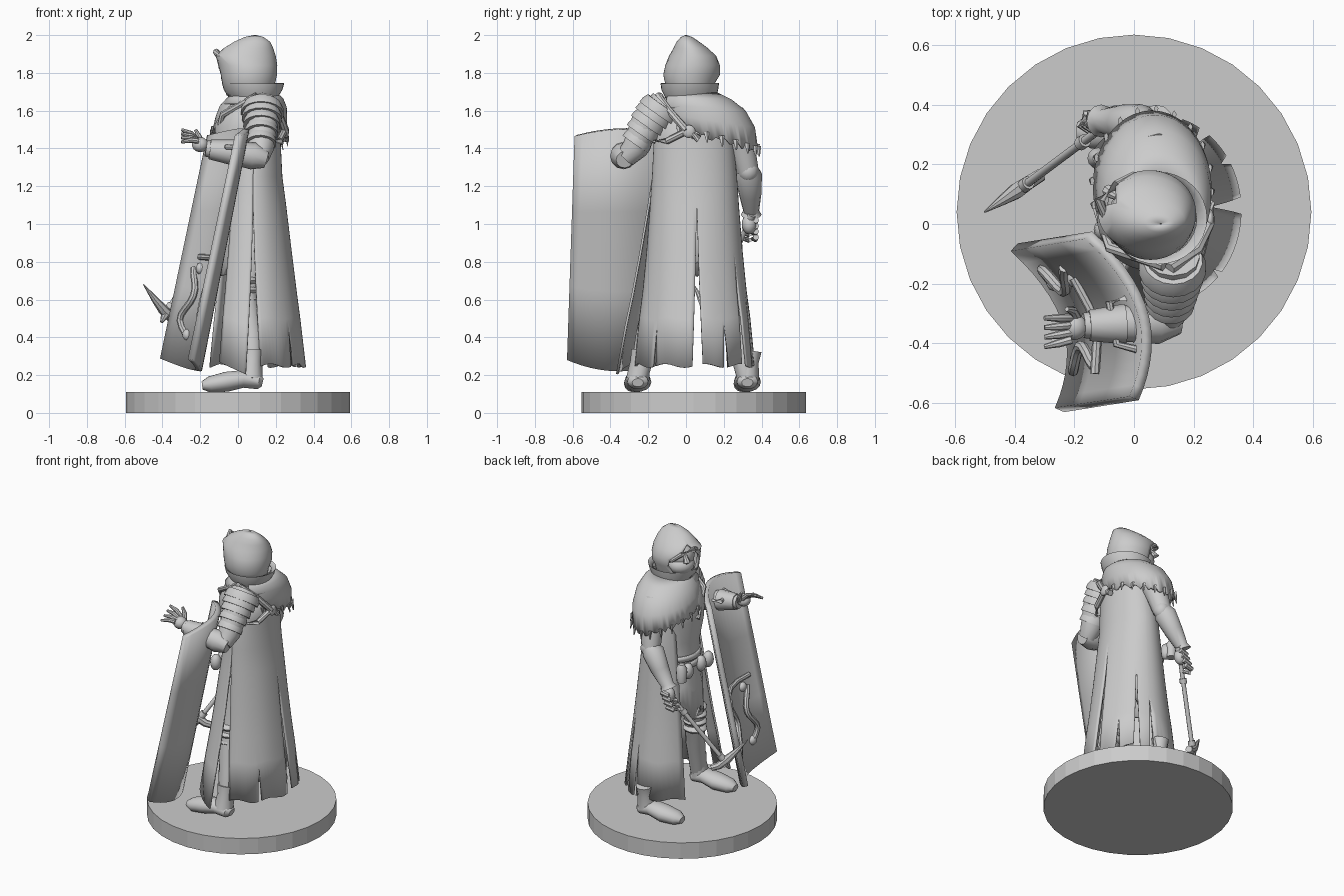
import bpy, bmesh, math, random
from mathutils import Vector

random.seed(4)
old = bpy.data.objects.get("Cube")
if old:
    bpy.data.objects.remove(old, do_unlink=True)

grey = bpy.data.materials.new("plain_grey")
grey.use_nodes = True
GREY = (0.6, 0.6, 0.6, 1)
grey.diffuse_color = GREY
grey.node_tree.nodes["Principled BSDF"].inputs["Base Color"].default_value = GREY


def finish(name, bm, thick=0, angle=40):
    """Turn a bmesh into a shaded object, optionally thickened inwards."""
    bmesh.ops.remove_doubles(bm, verts=bm.verts, dist=0.0005)
    if not thick:
        bmesh.ops.recalc_face_normals(bm, faces=bm.faces)
    mesh = bpy.data.meshes.new(name)
    bm.to_mesh(mesh)
    bm.free()
    ob = bpy.data.objects.new(name, mesh)
    bpy.context.collection.objects.link(ob)
    mesh.materials.append(grey)
    bpy.ops.object.select_all(action='DESELECT')
    ob.select_set(True)
    bpy.context.view_layer.objects.active = ob
    bpy.ops.object.shade_smooth_by_angle(angle=math.radians(angle))
    if thick:
        mod = ob.modifiers.new("thickness", 'SOLIDIFY')
        mod.thickness = thick
        mod.offset = -1


def skin(bm, rows, closed=False):
    for a, b in zip(rows, rows[1:]):
        n = len(a)
        for j in range(n if closed else n - 1):
            k = (j + 1) % n
            bm.faces.new((a[j], b[j], b[k], a[k]))


def limb(name, path, radii, sides=12, flat=1.0, angle=40):
    """Tapered round tube along a path; flat squashes its height."""
    bm = bmesh.new()
    pts = [Vector(p) for p in path]
    rows = []
    for i, p in enumerate(pts):
        t = (pts[min(i + 1, len(pts) - 1)] - pts[max(i - 1, 0)]).normalized()
        ref = Vector((0, 1, 0)) if abs(t.y) < 0.8 else Vector((1, 0, 0))
        u = (ref - t * ref.dot(t)).normalized()
        v = t.cross(u)
        r = radii[i] if isinstance(radii, (list, tuple)) else radii
        rows.append([bm.verts.new(p + r * (u * math.cos(a) + v * flat * math.sin(a)))
                     for a in (math.tau * k / sides for k in range(sides))])
    skin(bm, rows, True)
    for row in (rows[0], rows[-1]):
        bm.faces.new(row)
    finish(name, bm, angle=angle)


def drape(name, sections, spans, n=32, thick=0.012, hem=None, jag=0):
    """Cloth of ellipse arcs from top to bottom: (z, cx, cy, rx, ry), one sheet per span."""
    bm = bmesh.new()
    last = len(sections) - 1
    for span in spans:
        rows = []
        for i, (z, cx, cy, rx, ry) in enumerate(sections):
            a0, a1 = span(i, z)
            row = []
            for j in range(n + 1):
                d = a0 + (a1 - a0) * j / n
                a = math.radians(d)
                h = hem(d) * (i / last) ** 2 if hem else 0
                if i == last:
                    h += jag * random.uniform(-1, 1)
                row.append(bm.verts.new((cx + rx * math.cos(a), cy + ry * math.sin(a), z + h)))
            rows.append(row)
        skin(bm, rows)
    finish(name, bm, thick)


def blob(name, loc, scale, segs=20):
    bm = bmesh.new()
    bmesh.ops.create_uvsphere(bm, u_segments=segs, v_segments=segs // 2, radius=1)
    for v in bm.verts:
        v.co = Vector(c * s + o for c, s, o in zip(v.co, scale, loc))
    finish(name, bm)


FULL = [lambda i, z: (0, 360)]

# Round base with flat facets
limb("base", [(0, 0.04, 0), (0, 0.04, 0.11)], 0.594, sides=32, angle=5)

# Tunic, belt and pouches
drape("tunic", [(1.68, .07, .03, .08, .08), (1.62, .06, .03, .14, .16), (1.52, .05, .03, .175, .185),
                (1.4, .045, .03, .165, .17), (1.25, .04, .03, .13, .15), (1.12, .045, .03, .13, .15),
                (.95, .04, .03, .15, .17), (.76, .04, .03, .155, .175)], FULL, 36, 0.02,
      hem=lambda d: .04 * math.sin(math.radians(d * 8)))
for z in (1.1, 1.15):
    drape("belt", [(z + .018, .045, .03, .142, .162), (z - .018, .045, .03, .142, .162)], FULL)
for y, z in ((.19, 1.1), (.12, 1.08), (-.02, 1.08), (-.1, 1.08)):
    blob("belt_pouch", (-.1, y, z), (.035, .038, .055), 12)
limb("flask", [(-.12, .22, 1.05), (-.12, .22, 1.14), (-.12, .22, 1.17)], [.03, .036, .018])

# Legs, knee bands and boots
for side, hip, knee, foot in (("left", -.05, -.15, -.255), ("right", .12, .21, .325)):
    limb(side + "_leg", [(.08, hip, 1), (.05, (hip + knee) / 2, .8), (.04, knee, .62),
                         (.07, (knee + foot) / 2, .42), (.08, foot, .16)], [.1, .085, .065, .062, .048])
    for k in range(4):
        blob(side + "_knee_band", (.035, knee, .55 + k * .05), (.078, .075, .03), 16)
    limb(side + "_boot_cuff", [(.075, foot + .02, .33), (.075, foot + .01, .27), (.07, foot, .18)], [.055, .05, .062])
    toe = foot - .015
    limb(side + "_boot", [(.13, foot, .16), (.11, foot, .165), (.03, foot, .18), (-.06, foot, .165),
                          (-.15, toe, .15), (-.19, toe, .145)],
         [.03, .055, .064, .072, .058, .03], 14, .75)

# Long cloak, one sheet torn into strips below, open at the front
CLOAK = [(1.6, .1, .03, .12, .17), (1.45, .09, .04, .135, .21), (1.25, .08, .045, .155, .225),
         (1.1, .08, .045, .175, .235), (.85, .08, .045, .205, .255), (.65, .08, .045, .23, .275),
         (.5, .08, .045, .25, .295), (.25, .08, .045, .28, .32)]
SLITS = [(-90, 1.05, 8), (-42, .5, 2), (3, 1.1, 5), (32, .5, 3), (56, .85, 4), (76, .65, 3), (146, 0, 0)]


def torn(slit, z):
    angle, top, width = slit
    return width * max(0, top - z) / max(top - .25, .1)


def strip(left, right):
    return lambda i, z: (left[0] + torn(left, z), right[0] - torn(right, z))


drape("cloak", CLOAK, [strip(a, b) for a, b in zip(SLITS, SLITS[1:])], 10,
      hem=lambda d: .01 * math.sin(math.radians(d * 9)))
drape("flared_cloak_strip", [(z, cx, cy, rx, ry + .1 * max(0, 1.25 - z)) for z, cx, cy, rx, ry in CLOAK],
      [lambda i, z: (-130, -90 - torn(SLITS[0], z))], 10, hem=lambda d: -.002 * (d + 120))

# Shoulder mantle with a ragged hem, and fringe tatters
MANTLE = [(1.7, .09, .03, .11, .13), (1.66, .09, .06, .15, .18), (1.6, .08, .09, .178, .225),
          (1.51, .07, .115, .19, .25), (1.39, .06, .125, .198, .255)]


def slant(d):
    return .14 * abs(math.sin(math.radians((d - 80) / 2))) ** 1.5


drape("mantle", MANTLE, [lambda i, z: (-65, 225)], 64, 0.014, hem=slant, jag=.018)
for k in range(14):
    d = -40 + k * 18
    a = math.radians(d)
    x, y, z = .06 + .2 * math.cos(a), .125 + .258 * math.sin(a), 1.39 + slant(d)
    limb("tatter", [(x, y, z + .02), (x + .01 * math.cos(a), y + .005, z - .035)], [.016, .004], 5, .5)

# Cowl around the neck
drape("cowl", [(1.73, .08, .02, .13, .13), (1.745, .08, .02, .165, .155), (1.71, .08, .02, .155, .15),
               (1.67, .08, .025, .13, .135), (1.63, .08, .03, .16, .175)], FULL, 32, 0.014,
      hem=lambda d: .012 * math.sin(math.radians(d * 2)))

# Hood turned to the right, with face and mask inside
GAP = [0, 0, 0, 0, 20, 42, 46, 38, 24]
drape("hood", [(2, .09, 0, .004, .004), (1.99, .085, .003, .05, .03), (1.965, .075, .01, .095, .06),
               (1.93, .055, .025, .132, .092), (1.89, .04, .035, .16, .125), (1.84, .05, .035, .158, .145),
               (1.79, .055, .03, .152, .15), (1.74, .055, .02, .14, .13), (1.68, .06, .03, .12, .12)],
      [lambda i, z: (150 + GAP[i], 510 - GAP[i])], 40, 0.016)
blob("face", (.025, .045, 1.83), (.105, .095, .1))
blob("mask", (.0, .06, 1.775), (.09, .09, .065))
limb("nose", [(-.055, .09, 1.86), (-.085, .11, 1.82), (-.07, .095, 1.81)], [.012, .022, .01], 8)
limb("brim", [(-.05, -.05, 1.83), (-.09, 0, 1.88), (-.115, .08, 1.91), (-.06, .13, 1.88), (.0, .165, 1.83)],
     [.01, .014, .018, .016, .012], 8)

# Shoulder straps and buckle
limb("back_strap", [(.12, -.15, 1.68), (.21, -.09, 1.6), (.25, 0, 1.5), (.25, .07, 1.45)], .02, 8)
limb("lower_strap", [(.14, -.2, 1.44), (.22, -.1, 1.44), (.25, .02, 1.5)], .018, 8)
blob("buckle", (.255, .015, 1.49), (.015, .035, .035), 12)
limb("chest_strap", [(.1, -.14, 1.68), (-.08, -.08, 1.58), (-.12, .05, 1.42)], .018, 8)

# Left arm with overlapping shoulder plates
SHOULDER, ELBOW = Vector((.13, -.11, 1.63)), Vector((.12, -.27, 1.4))
limb("left_arm", [SHOULDER, (.13, -.22, 1.52), ELBOW, (.11, -.32, 1.35)], [.09, .08, .07, .055])
for k in range(5):
    p = SHOULDER.lerp(ELBOW, k / 5.5) + Vector((0, -.01, .02 * math.sin(k * .7)))
    step = (ELBOW - SHOULDER) * .2
    limb("shoulder_plate", [p, p + step * .5, p + step], [r - k * .008 for r in (.1, .112, .114)], 18)
limb("left_forearm", [(.15, -.325, 1.34), (.08, -.33, 1.36), (-.05, -.335, 1.38), (-.17, -.34, 1.4)],
     [.045, .072, .058, .042])
limb("left_cuff", [(-.03, -.335, 1.38), (-.15, -.34, 1.395)], [.068, .052])
blob("left_palm", (-.2, -.345, 1.42), (.045, .045, .04), 14)
for k in range(4):
    y = -.315 - k * .024
    limb("left_finger", [(-.21, y, 1.44), (-.25, y - .004 * k, 1.48 - k * .012),
                         (-.3, y - .008 * k, 1.5 - k * .022)], [.015, .014, .008], 8)
limb("left_thumb", [(-.19, -.32, 1.42), (-.205, -.29, 1.46), (-.225, -.285, 1.5)], [.018, .015, .008], 8)

# Right arm, bracer and gripping hand
limb("right_arm", [(.08, .22, 1.58), (.06, .29, 1.42), (.04, .325, 1.28)], [.09, .075, .06])
limb("right_bracer", [(.06, .325, 1.31), (.02, .33, 1.26), (-.04, .34, 1.16), (-.1, .345, 1.07), (-.11, .345, 1.05)],
     [.045, .072, .06, .042, .055])
blob("right_elbow_guard", (.05, .33, 1.28), (.055, .055, .06), 14)
blob("right_palm", (-.1, .335, 1.0), (.045, .04, .055), 14)
for k in range(4):
    x, z = -.09 - k * .014, 1.02 - k * .03
    limb("right_finger", [(x + .02, .37, z), (x - .03, .365, z - .01), (x - .045, .33, z - .015), (x - .01, .305, z - .01)],
         [.016, .017, .015, .01], 8)

# Long-handled pick
GRIP, HEAD = Vector((-.07, .35, 1.05)), Vector((-.385, .115, .52))
limb("pick_handle", [GRIP, HEAD], .014, 10)
for t in (0, .3, .9):
    limb("handle_collar", [GRIP.lerp(HEAD, t), GRIP.lerp(HEAD, t + .05)], .023, 10)
limb("pick_head", [(-.5, .04, .68), (-.44, .08, .6), (-.395, .11, .545), (-.35, .14, .5), (-.31, .165, .485)],
     [.003, .018, .028, .024, .022], 8)
limb("pick_butt", [HEAD, (-.405, .1, .48)], [.024, .008], 8)


# Tall curved shield leaning back
def shield_point(y, t, out=0.0):
    e = (y + .35) / .28
    low, high = .22 + .06 * e * e, 1.5 - .035 * e * e
    bend = 1.5 if y > -.43 else 1.1
    return Vector((-.19 - bend * (y + .43) ** 2 + .25 * t - out, y + .04 * t, low + (high - low) * t))


bm = bmesh.new()
skin(bm, [[bm.verts.new(shield_point(-.63 + .565 * j / 14, t)) for j in range(15)] for t in (1, .66, .33, 0)])
finish("shield", bm, 0.035)

# Scroll handles, bar and strap inside the shield
for y, sign in ((-.2, 1), (-.46, -1)):
    limb("shield_scroll", [shield_point(y + sign * .04 * math.sin(k * .75), .14 + k * .028, .04 + .03 * math.sin(k * .31))
                           for k in range(11)], .018, 8)
    for t in (.14, .42):
        blob("scroll_boss", shield_point(y, t, .035), (.026, .032, .032), 10)
limb("shield_bar", [shield_point(y, .47, .05) for y in (-.52, -.4, -.3, -.2)], .016, 8)
limb("arm_strap", [shield_point(-.46, .93, .02), shield_point(-.44, .93, .1), shield_point(-.3, .93, .1),
                   shield_point(-.28, .93, .02)], .014, 8)
